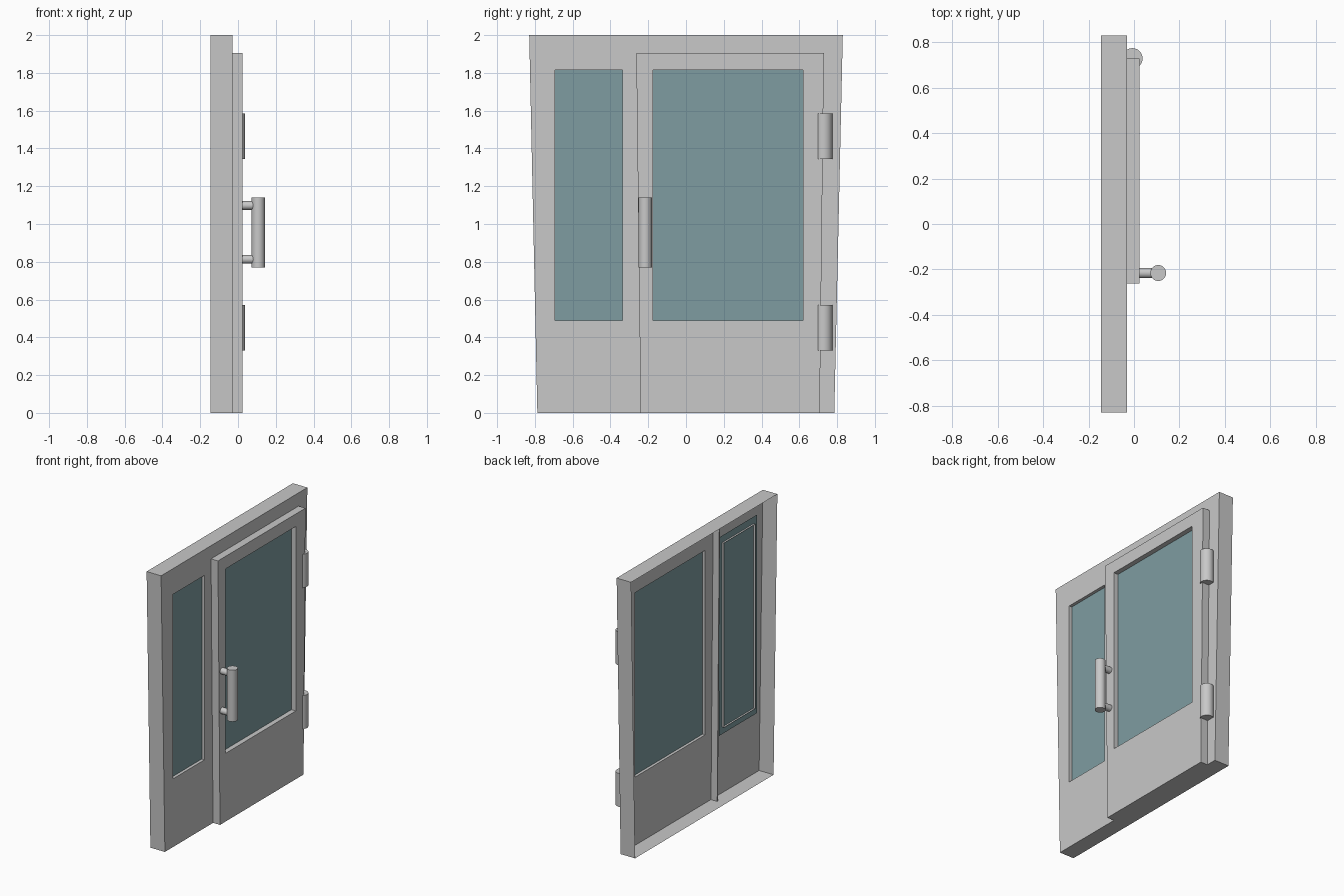
import bpy, bmesh, math

if "Cube" in bpy.data.objects:
    bpy.data.objects.remove(bpy.data.objects["Cube"])


def material(name, rgb):
    m = bpy.data.materials.new(name)
    m.diffuse_color = (*rgb, 1)
    m.use_nodes = True
    m.node_tree.nodes["Principled BSDF"].inputs["Base Color"].default_value = m.diffuse_color
    return m


GREY = material("light_grey", (0.58, 0.58, 0.58))
TEAL = material("teal_glass", (0.21, 0.335, 0.355))

FRONT, BACK = -0.03, -0.145     # frame depth along x
LEAF = 0.025                    # outer face of the door leaf


def rect(y0, y1, z0, z1):
    return [(y0, z0), (y1, z0), (y1, z1), (y0, z1)]


def quad(bm, pts):
    bm.faces.new([bm.verts.new(p) for p in pts])


def plate(bm, corners, x):
    quad(bm, [(x, y, z) for y, z in corners])


def ring(bm, outer, inner, x):
    """Flat plate with a four-sided hole."""
    for i in range(4):
        j = (i + 1) % 4
        plate(bm, [outer[i], outer[j], inner[j], inner[i]], x)


def walls(bm, corners, x0, x1):
    """Four-sided tube running along x."""
    for i in range(4):
        (a, b), (c, d) = corners[i], corners[(i + 1) % 4]
        quad(bm, [(x0, a, b), (x0, c, d), (x1, c, d), (x1, a, b)])


def finish(bm, name, mat):
    bmesh.ops.remove_doubles(bm, verts=bm.verts, dist=0.0001)
    bmesh.ops.recalc_face_normals(bm, faces=bm.faces)
    me = bpy.data.meshes.new(name)
    bm.to_mesh(me)
    bm.free()
    me.materials.append(mat)
    ob = bpy.data.objects.new(name, me)
    bpy.context.collection.objects.link(ob)


def cylinder(name, loc, radius, depth, along_x=False):
    bpy.ops.mesh.primitive_cylinder_add(
        vertices=32, radius=radius, depth=depth, location=loc,
        rotation=(0, math.pi / 2 if along_x else 0, 0))
    ob = bpy.context.object
    ob.name = name
    ob.data.materials.append(GREY)
    bpy.ops.object.shade_smooth_by_angle(angle=math.radians(40))


outline = [(-0.787, 0), (0.785, 0), (0.83, 2), (-0.83, 2)]
leaf = [(-0.24, 0), (0.708, 0), (0.73, 1.905), (-0.263, 1.905)]
side_window = rect(-0.693, -0.337, 0.49, 1.815)
door_window = rect(-0.175, 0.62, 0.49, 1.815)

# Frame: tapered shell open at the back, with a side panel and window reveal
bm = bmesh.new()
walls(bm, outline, FRONT, BACK)
ring(bm, [outline[0], leaf[0], (-0.264, 2), outline[3]], side_window, FRONT)
plate(bm, [leaf[1], outline[1], outline[2], (0.731, 2)], FRONT)
plate(bm, [leaf[3], leaf[2], (0.731, 2), (-0.264, 2)], FRONT)
walls(bm, side_window, FRONT, -0.066)
finish(bm, "door_frame", GREY)

# Mullion fin behind the frame, following the leaf edge
bm = bmesh.new()
fin = [(-0.248, 0), (-0.24, 0), (-0.264, 2), (-0.272, 2)]
walls(bm, fin, FRONT - 0.001, -0.08)
plate(bm, fin, -0.08)
finish(bm, "mullion", GREY)

# Door leaf with a window opening
bm = bmesh.new()
for x in (FRONT, LEAF):
    ring(bm, leaf, door_window, x)
for loop in (leaf, door_window):
    walls(bm, loop, FRONT, LEAF)
finish(bm, "door_leaf", GREY)

# Glass panes
for name, corners, x in (("side_glass", rect(-0.73, -0.30, 0.44, 1.865), -0.052),
                         ("door_glass", door_window, -0.01)):
    bm = bmesh.new()
    plate(bm, corners, x)
    finish(bm, name, TEAL)

# Hinges
for z in (0.45, 1.465):
    cylinder("hinge", (-0.007, 0.73, z), 0.045, 0.24)

# Pull handle on two stand-offs
cylinder("handle_bar", (0.107, -0.216, 0.955), 0.035, 0.37)
for z in (0.813, 1.098):
    cylinder("handle_post", (0.06, -0.216, z), 0.023, 0.075, along_x=True)
